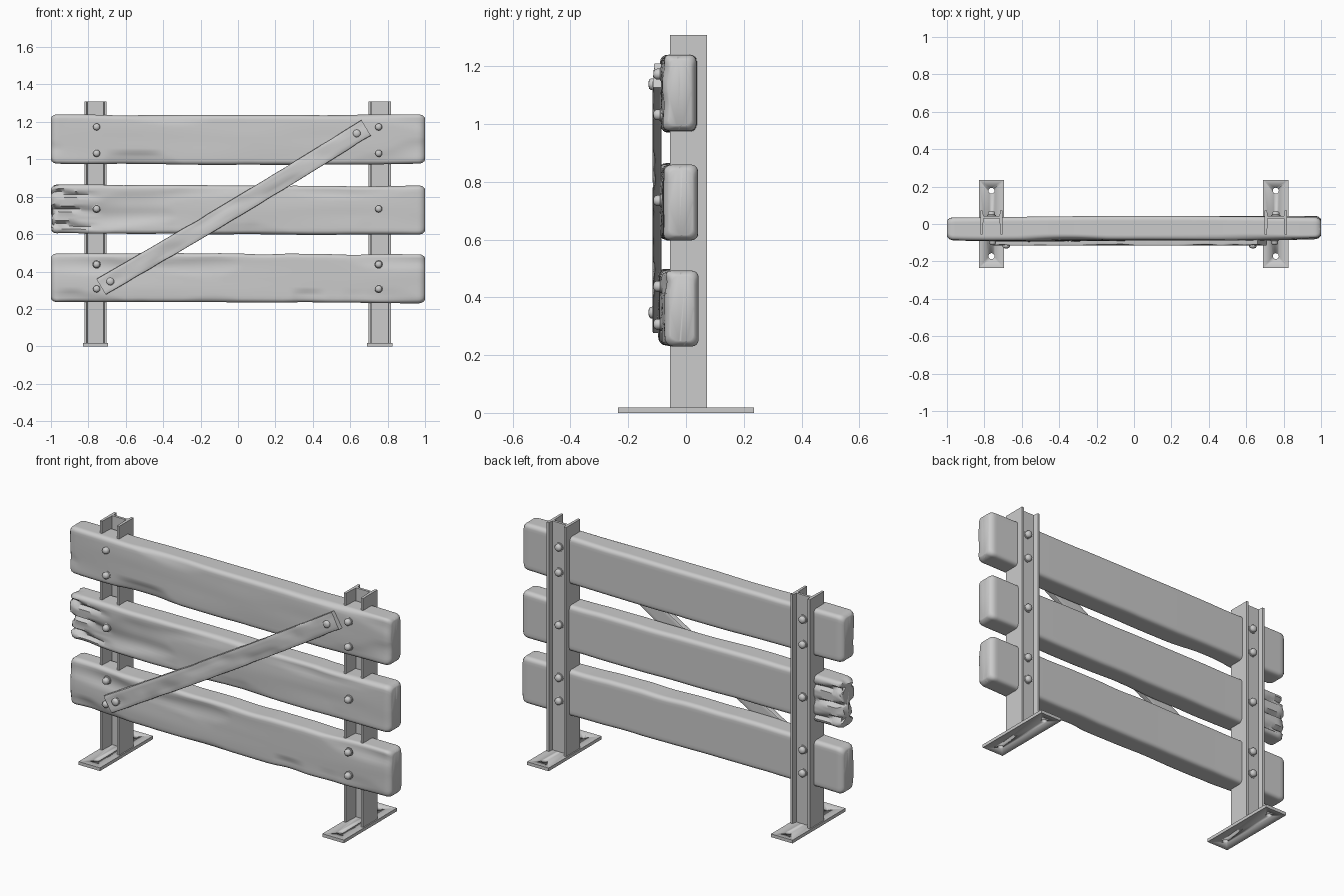
import bpy, bmesh, math
from mathutils import Vector, Matrix, noise

if "Cube" in bpy.data.objects:
    bpy.data.objects.remove(bpy.data.objects["Cube"], do_unlink=True)

GREY = (0.6, 0.6, 0.6, 1)
mat = bpy.data.materials.new("plain grey")
mat.use_nodes = True
mat.diffuse_color = GREY
mat.node_tree.nodes["Principled BSDF"].inputs["Base Color"].default_value = GREY


def finish(bm, name, angle=35):
    """Turn a bmesh into a named, shaded object."""
    bmesh.ops.recalc_face_normals(bm, faces=bm.faces)
    me = bpy.data.meshes.new(name)
    bm.to_mesh(me)
    bm.free()
    me.materials.append(mat)
    ob = bpy.data.objects.new(name, me)
    bpy.context.collection.objects.link(ob)
    bpy.ops.object.select_all(action='DESELECT')
    ob.select_set(True)
    bpy.context.view_layer.objects.active = ob
    bpy.ops.object.shade_smooth_by_angle(angle=math.radians(angle))
    return ob


def bridge(bm, rings):
    """Skin closed rings of points and cap both ends."""
    loops = [[bm.verts.new(p) for p in r] for r in rings]
    n = len(loops[0])
    for a, b in zip(loops, loops[1:]):
        for j in range(n):
            bm.faces.new((a[j], a[(j + 1) % n], b[(j + 1) % n], b[j]))
    bm.faces.new(loops[0])
    bm.faces.new(loops[-1])


def rounded_section(hy, hz, r, steps=14, corner=4):
    """Rounded rectangle in (y, z) with subdivided sides."""
    pts = []
    signs = [(1, 1), (-1, 1), (-1, -1), (1, -1)]
    for k, (sy, sz) in enumerate(signs):
        for c in range(corner + 1):
            a = (k + c / corner) * math.pi / 2
            pts.append(Vector((sy * (hy - r) + r * math.cos(a),
                               sz * (hz - r) + r * math.sin(a))))
        ny, nz = signs[(k + 1) % 4]
        a = (k + 1) * math.pi / 2
        off = Vector((r * math.cos(a), r * math.sin(a)))
        end = Vector((ny * (hy - r), nz * (hz - r))) + off
        start = pts[-1].copy()
        pts += [start.lerp(end, s / steps) for s in range(1, steps)]
    return pts


def plank(name, zc, hz, seed, split=False):
    """Weathered timber: worn edges, long gouges, optional split end."""
    bm = bmesh.new()
    rings = []
    section = rounded_section(0.064, hz, 0.022)
    stations = [-1, -0.996, -0.986] + [-0.97 + 1.94 * i / 130 for i in range(131)] + [0.986, 0.996, 1]
    for x in stations:
        # softened ends
        inset = 0.018 * max(0, (abs(x) - 0.965) / 0.035) ** 3
        bow = 0.008 * math.cos(x * 2.2 + seed) - 0.004
        ring = []
        for p in section:
            y, z = p
            y -= math.copysign(min(abs(y), inset), y)
            z -= math.copysign(min(abs(z), inset), z)
            n = noise.noise(Vector((x * 1.8, z * 9, seed * 7.3 + y * 6)))
            edge = noise.noise(Vector((x * 4, seed * 3.1, 5 * math.copysign(1, z))))
            z -= math.copysign(0.007 * max(0, edge + 0.1), z) * min(1, abs(z) / hz)
            if y < 0:
                # gouges on the weathered front
                y += 0.03 * max(0, n - 0.12) + 0.006 * n
                if z < -0.5 * hz:
                    y += 0.035 * max(0, edge - 0.15)
                y += 0.012 * abs(x) ** 4
            if split and x < -0.72:
                # horizontal cracks in the broken end
                w = min(1, (-0.72 - x) / 0.2)
                crack = max(0, math.sin(z * 75 + x * 6 + 0.8) - 0.55) / 0.45
                y -= math.copysign(0.028 * w * crack, y)
            px = x
            if split and x < -0.94:
                px += 0.03 * max(0, noise.noise(Vector((z * 25, y * 20, 2))) + 0.2)
            ring.append((px, -0.029 + y - bow * 0.7, zc + z + bow * 0.4))
        rings.append(ring)
    bridge(bm, rings)
    return finish(bm, name, 50)


plank("bottom_plank", 0.366, 0.131, 1)
plank("middle_plank", 0.732, 0.131, 2, split=True)
plank("top_plank", 1.108, 0.133, 3)


def box(bm, lo, hi):
    lo, hi = Vector(lo), Vector(hi)
    m = Matrix.Translation((lo + hi) / 2) @ Matrix.Diagonal((*(hi - lo), 1))
    return bmesh.ops.create_cube(bm, size=1, matrix=m)["verts"]


def bolt(name, x, z, y, out, r=0.021, depth=0.03):
    """Domed bolt head on a washer, facing along out (-1 front, 1 back)."""
    bm = bmesh.new()
    profile = [(r * 1.1, -0.01), (r * 1.1, 0.2), (r * 0.9, 0.25), (r * 0.88, 0.65),
               (r * 0.68, 0.88), (r * 0.3, 1)]
    bridge(bm, [[(x + q * math.cos(k * math.pi / 6), y + out * depth * h,
                  z + q * math.sin(k * math.pi / 6)) for k in range(12)]
                for q, h in profile])
    return finish(bm, name, 40)


def post(side, xc):
    """H-section steel post."""
    section = [(-0.060, -0.055), (-0.047, -0.055), (-0.043, 0.030), (0.043, 0.030),
               (0.047, -0.055), (0.060, -0.055), (0.060, 0.072), (0.047, 0.072),
               (0.043, 0.044), (-0.043, 0.044), (-0.047, 0.072), (-0.060, 0.072)]
    bm = bmesh.new()
    bridge(bm, [[(xc + x, y, z) for x, y in section] for z in (0.015, 1.308)])
    finish(bm, side + "_post", 20)

    # foot plate with two anchor holes
    bm = bmesh.new()
    box(bm, (xc - 0.067, -0.236, 0), (xc + 0.067, 0.236, 0.018))
    plate = finish(bm, side + "_foot_plate", 20)
    bm = bmesh.new()
    for y in (-0.172, 0.178):
        bmesh.ops.create_cone(bm, cap_ends=True, segments=16, radius1=0.016, radius2=0.016,
                              depth=0.1, matrix=Matrix.Translation((xc, y, 0)))
    cutter = finish(bm, side + "_hole_cutter")
    cut = plate.modifiers.new("holes", 'BOOLEAN')
    cut.object = cutter
    cut.solver = 'EXACT'
    bpy.context.view_layer.objects.active = plate
    bpy.ops.object.modifier_apply(modifier="holes")
    bpy.data.objects.remove(cutter, do_unlink=True)

    # through bolts, front heads and rear nuts
    for i, z in enumerate((0.307, 0.438, 0.735, 1.032, 1.173)):
        bx = xc - math.copysign(0.006, xc)
        bolt(f"{side}_front_bolt_{i + 1}", bx, z, -0.083, -1)
        bolt(f"{side}_rear_bolt_{i + 1}", xc, z, 0.043, 1, 0.022, 0.026)


post("right", -0.762)
post("left", 0.758)

# diagonal brace, slightly warped and chipped
a, b = Vector((-0.732, 0, 0.318)), Vector((0.685, 0, 1.168))
along = (b - a).normalized()
across = Vector((-along.z, 0, along.x))
bm = bmesh.new()
rings = []
for i in range(61):
    t = i / 60
    c = a.lerp(b, t) - across * 0.008 * math.sin(t * math.pi)
    ring = []
    for y, w in rounded_section(0.016, 0.049, 0.006, 6, 2):
        n = noise.noise(Vector((t * 14, w * 15, y * 10)))
        trim = 1 - 0.12 * max(0, noise.noise(Vector((t * 12, 4, math.copysign(2, w)))))
        dent = 0.012 * max(0, n) if y < 0 else 0
        ring.append(c + across * w * trim + Vector((0, -0.1 + y + dent, 0)))
    rings.append(ring)
bridge(bm, rings)
finish(bm, "diagonal_brace", 40)
bolt("brace_lower_bolt", -0.683, 0.347, -0.108, -1, 0.023, 0.022)
bolt("brace_upper_bolt", 0.635, 1.138, -0.108, -1, 0.023, 0.022)
